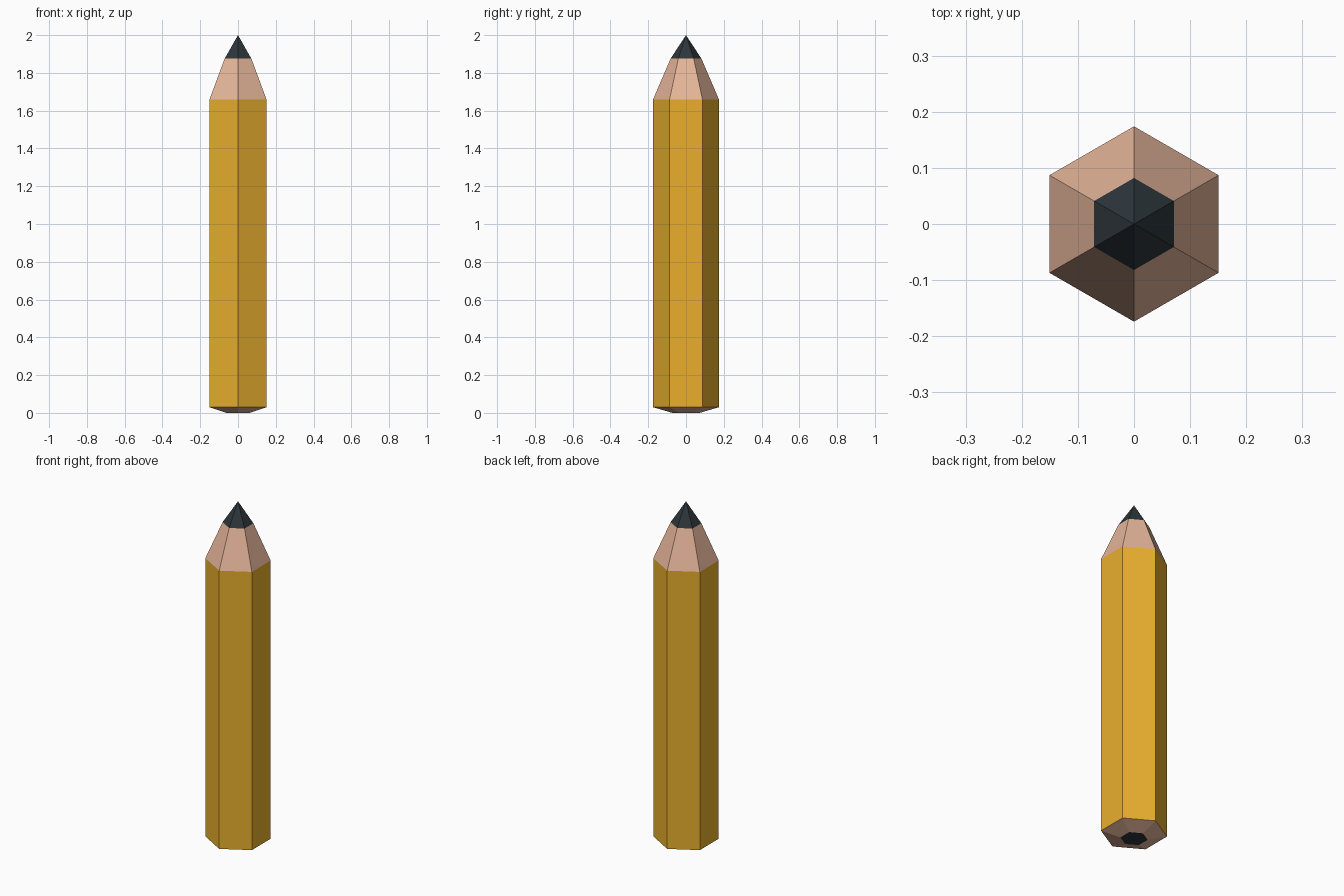
import bpy, bmesh, math

if "Cube" in bpy.data.objects:
    bpy.data.objects.remove(bpy.data.objects["Cube"])

SIDES = 6


def material(name, rgb):
    m = bpy.data.materials.new(name)
    m.diffuse_color = (*rgb, 1)
    m.use_nodes = True
    m.node_tree.nodes["Principled BSDF"].inputs["Base Color"].default_value = m.diffuse_color
    return m


def hex_loft(name, rings, mat):
    """Loft hexagonal rings (radius, z), bottom to top; radius 0 makes a point."""
    bm = bmesh.new()
    loops = []
    for r, z in rings:
        if r == 0:
            loops.append([bm.verts.new((0, 0, z))] * SIDES)
        else:
            angles = [math.pi / 2 + i * math.tau / SIDES for i in range(SIDES)]
            loops.append([bm.verts.new((r * math.cos(a), r * math.sin(a), z)) for a in angles])
    for low, high in zip(loops, loops[1:]):
        for i in range(SIDES):
            j = (i + 1) % SIDES
            corners = [low[i], low[j], high[j], high[i]]
            bm.faces.new(list(dict.fromkeys(corners)))
    mesh = bpy.data.meshes.new(name)
    bm.to_mesh(mesh)
    bm.free()
    mesh.materials.append(mat)
    obj = bpy.data.objects.new(name, mesh)
    bpy.context.collection.objects.link(obj)
    return obj


yellow = material("yellow_paint", (0.82, 0.43, 0.027))
wood = material("bare_wood", (0.78, 0.46, 0.32))
graphite = material("graphite", (0.026, 0.037, 0.044))

R, LEAD_R, END_R = 0.174, 0.082, 0.072

# Painted hexagonal barrel
hex_loft("barrel", [(R, 0.03), (R, 1.66)], yellow)
# Sharpened wood cone and graphite point
hex_loft("wood_cone", [(R, 1.66), (LEAD_R, 1.875)], wood)
hex_loft("lead_tip", [(LEAD_R, 1.875), (0, 2.0)], graphite)
# Bevelled wood at the bottom with the lead core showing
hex_loft("wood_end", [(END_R, 0), (R, 0.03)], wood)
hex_loft("lead_end", [(0, 0), (END_R, 0)], graphite)
